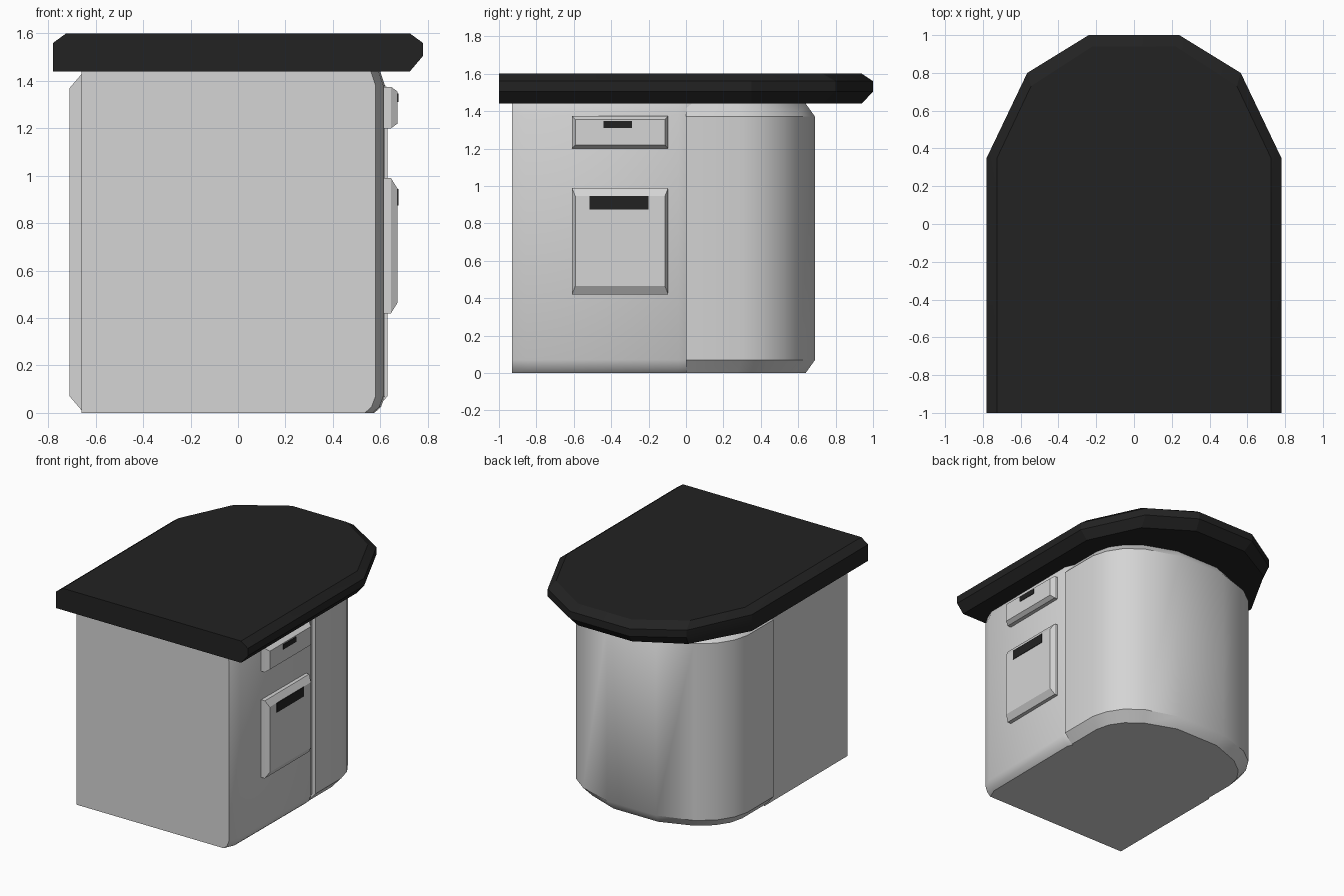
import bpy, math

if "Cube" in bpy.data.objects:
    bpy.data.objects.remove(bpy.data.objects["Cube"])


def material(name, v):
    m = bpy.data.materials.new(name)
    m.diffuse_color = (v, v, v, 1)
    m.use_nodes = True
    m.node_tree.nodes["Principled BSDF"].inputs["Base Color"].default_value = m.diffuse_color
    return m


LIGHT = material("light_grey", 0.66)
DARK = material("charcoal", 0.016)


def loft(name, loops, mat, angle=30):
    """Skin a stack of equal-length point loops and cap both ends."""
    n = len(loops[0])
    verts = [p for loop in loops for p in loop]
    faces = [list(range(n))[::-1], [(len(loops) - 1) * n + i for i in range(n)]]
    for k in range(len(loops) - 1):
        for i in range(n):
            j = (i + 1) % n
            faces.append((k * n + i, k * n + j, (k + 1) * n + j, (k + 1) * n + i))
    mesh = bpy.data.meshes.new(name)
    mesh.from_pydata(verts, [], faces)
    mesh.materials.append(mat)
    ob = bpy.data.objects.new(name, mesh)
    bpy.context.collection.objects.link(ob)
    bpy.ops.object.select_all(action='DESELECT')
    ob.select_set(True)
    bpy.context.view_layer.objects.active = ob
    bpy.ops.object.mode_set(mode='EDIT')
    bpy.ops.mesh.select_all(action='SELECT')
    bpy.ops.mesh.normals_make_consistent(inside=False)
    bpy.ops.object.mode_set(mode='OBJECT')
    if angle:
        bpy.ops.object.shade_smooth_by_angle(angle=math.radians(angle))
    return ob


def at(pts, z):
    return [(x, y, z) for x, y in pts]


def sym(half, cx=0.0):
    """Mirror the right half of an outline around x = cx."""
    return [(cx + x, y) for x, y in half] + [(cx - x, y) for x, y in reversed(half)]


# Worktop: flat front edge, faceted rounded back, chamfered rim
rim = sym([(0.78, -1), (0.78, 0.35), (0.565, 0.80), (0.24, 1.0)])
top = sym([(0.725, -1), (0.725, 0.35), (0.545, 0.73), (0.22, 0.94)])
under = top[:4] + [(-0.22, 0.94), (-0.55, 0.76), (-0.78, 0.35), (-0.78, -1)]
loft("worktop", [at(under, 1.44), at(rim, 1.505), at(rim, 1.56), at(top, 1.6)], DARK, 20)

# Rounded back section of the cabinet with chamfered top and bottom
full = sym([(0.67, 0.0), (0.67, 0.3), (0.64, 0.41), (0.57, 0.52),
            (0.45, 0.61), (0.2, 0.69)], -0.04)
inner = sym([(0.61, 0.0), (0.61, 0.27), (0.585, 0.375), (0.52, 0.47),
             (0.41, 0.555), (0.18, 0.64)], -0.04)
loft("rounded_back", [at(inner, 0), at(full, 0.07), at(full, 1.37), at(inner, 1.44)], LIGHT, 40)

# Front section of the cabinet with rounded right-hand edges
box = [(-0.66, -0.93), (0.58, -0.93), (0.613, -0.85), (0.62, -0.04), (0.59, 0.03), (-0.66, 0.03)]


def box_loop(z, d):
    return [(x - d if x > 0 else x, y, z) for x, y in box]


loft("front_cabinet", [box_loop(0, 0.045), box_loop(0.025, 0.017), box_loop(0.07, 0),
                       box_loop(1.38, 0), box_loop(1.44, 0.02)], LIGHT, 40)


# Drawer fronts and their dark grips on the right side
def side_rect(x, y0, y1, z0, z1, dy=0, dz=0):
    return [(x, y0 + dy, z0 + dz), (x, y1 - dy, z0 + dz),
            (x, y1 - dy, z1 - dz), (x, y0 + dy, z1 - dz)]


def drawer(name, z0, z1, bevel, grip):
    y0, y1 = -0.61, -0.095
    loft(name, [side_rect(0.6, y0, y1, z0, z1), side_rect(0.645, y0, y1, z0, z1),
                side_rect(0.673, y0, y1, z0, z1, 0.018, bevel)], LIGHT, 0)
    loft(name + "_grip", [side_rect(0.67, *grip), side_rect(0.677, *grip)], DARK, 0)


drawer("large_drawer", 0.42, 0.99, 0.045, (-0.515, -0.2, 0.875, 0.945))
drawer("small_drawer", 1.2, 1.375, 0.02, (-0.44, -0.29, 1.31, 1.347))
